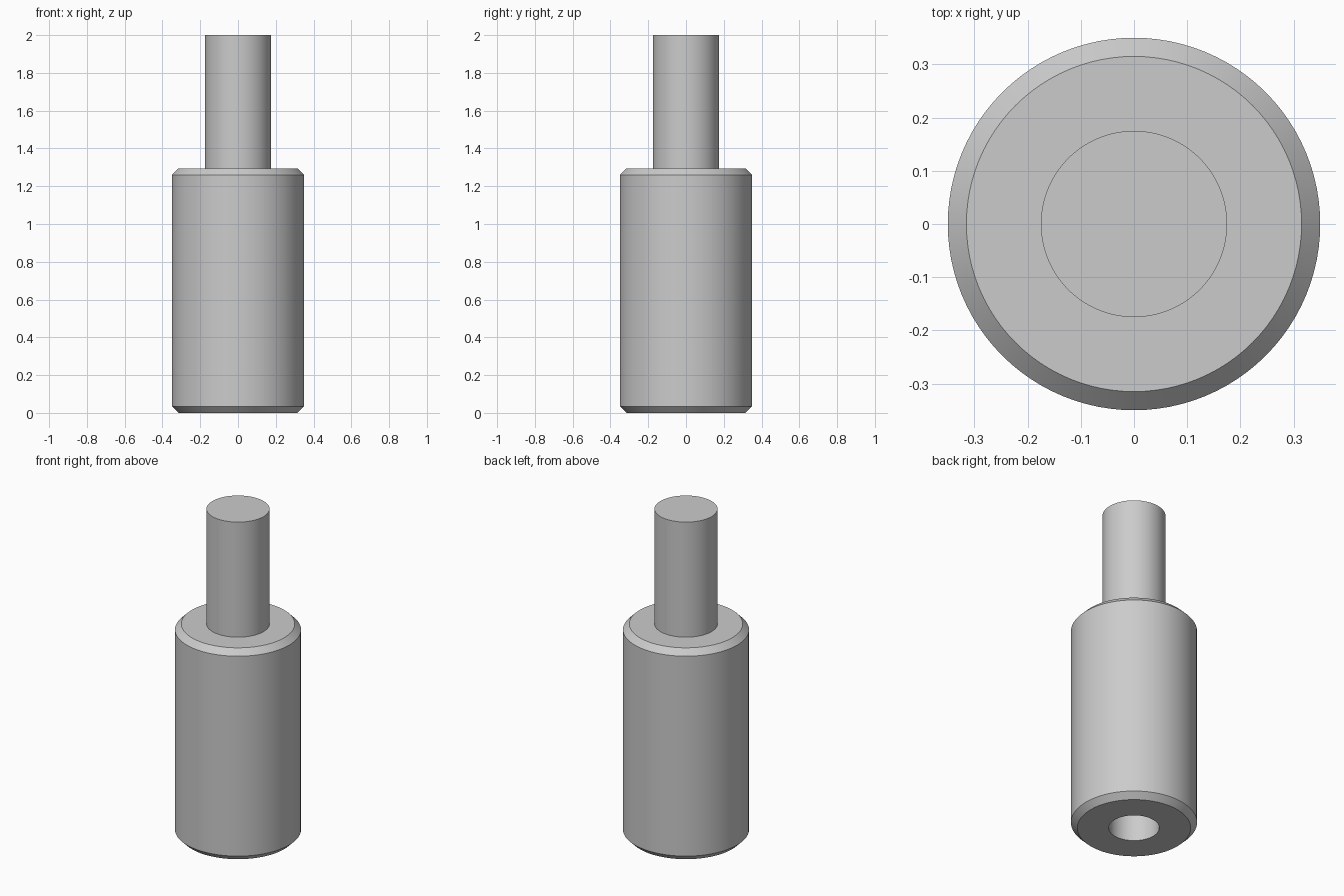
import bpy
import bmesh
import math

SEGMENTS = 96

cube = bpy.data.objects.get("Cube")
if cube:
    bpy.data.objects.remove(cube, do_unlink=True)

steel = bpy.data.materials.new("light_grey_steel")
steel.use_nodes = True
grey = (0.6, 0.6, 0.6, 1.0)
steel.diffuse_color = grey
steel.node_tree.nodes["Principled BSDF"].inputs["Base Color"].default_value = grey


def lathe(name, profile):
    """Revolve an (r, z) profile around the z axis into a closed solid."""
    bm = bmesh.new()
    verts = [bm.verts.new((r, 0, z)) for r, z in profile]
    edges = [bm.edges.new(pair) for pair in zip(verts, verts[1:])]
    bmesh.ops.spin(bm, geom=verts + edges, cent=(0, 0, 0), axis=(0, 0, 1),
                   angle=math.tau, steps=SEGMENTS)
    bmesh.ops.remove_doubles(bm, verts=bm.verts, dist=1e-5)
    bmesh.ops.recalc_face_normals(bm, faces=bm.faces)
    mesh = bpy.data.meshes.new(name)
    bm.to_mesh(mesh)
    bm.free()
    mesh.materials.append(steel)
    obj = bpy.data.objects.new(name, mesh)
    bpy.context.collection.objects.link(obj)
    bpy.ops.object.select_all(action="DESELECT")
    obj.select_set(True)
    bpy.context.view_layer.objects.active = obj
    bpy.ops.object.shade_smooth_by_angle(angle=math.radians(30))
    return obj


# Main dimensions
body_radius, body_top, chamfer = 0.35, 1.295, 0.035
stud_radius, stud_top = 0.175, 2.0
hole_radius, hole_depth = 0.14, 0.7
rim = body_radius - chamfer

# Chamfered body with a blind hole in its base and a stud on top
lathe("stepped_spacer", [
    (0, hole_depth),
    (hole_radius, hole_depth),
    (hole_radius, 0),
    (rim, 0),
    (body_radius, chamfer),
    (body_radius, body_top - chamfer),
    (rim, body_top),
    (stud_radius, body_top),
    (stud_radius, stud_top),
    (0, stud_top),
])
